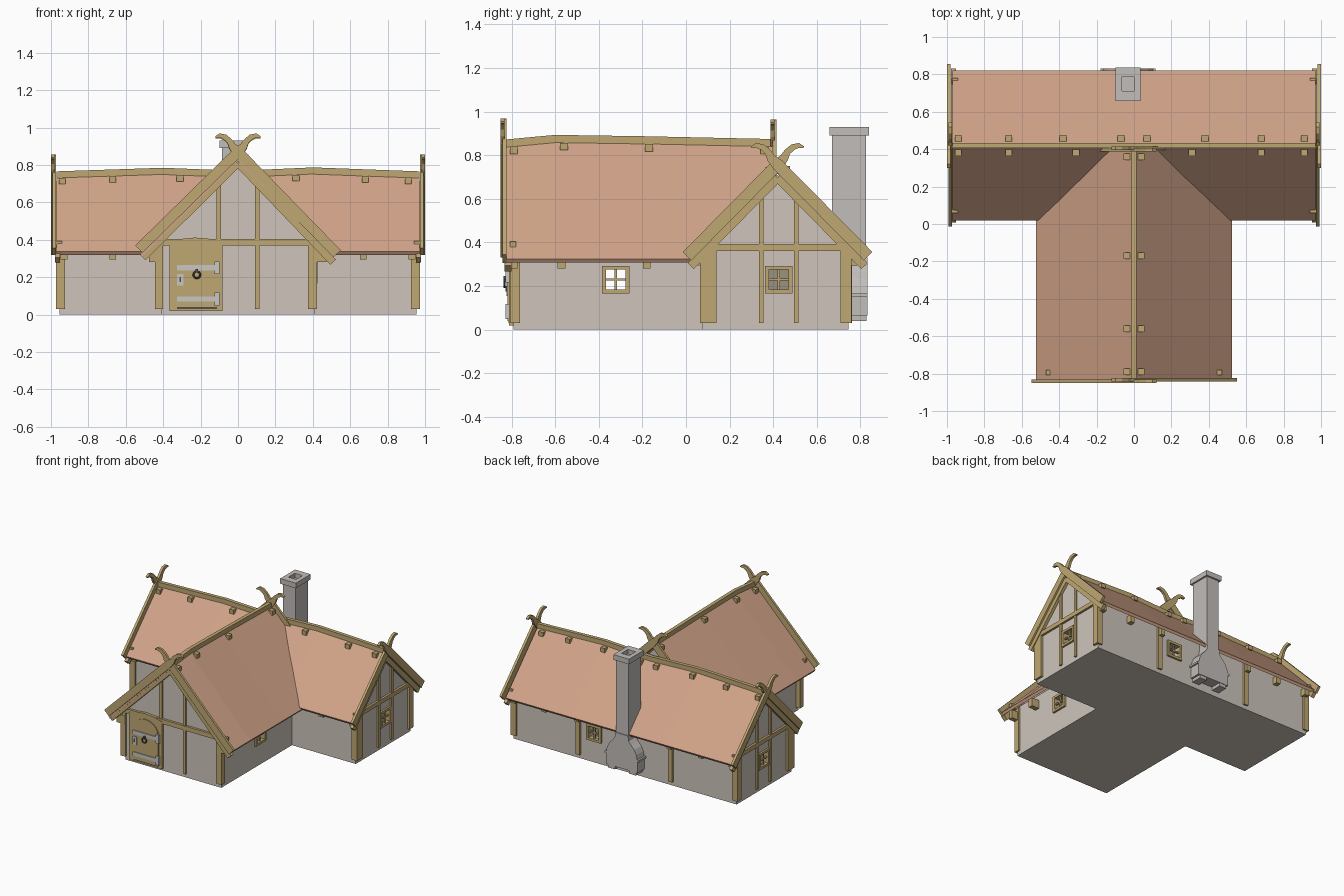
import bpy, bmesh, math
from mathutils import Vector

if "Cube" in bpy.data.objects:
    bpy.data.objects.remove(bpy.data.objects["Cube"])

def material(name, rgb):
    m = bpy.data.materials.new(name)
    m.diffuse_color = (*rgb, 1)
    m.use_nodes = True
    m.node_tree.nodes["Principled BSDF"].inputs["Base Color"].default_value = m.diffuse_color
    return m

PLASTER = material("plaster", (0.62, 0.56, 0.50))
TIMBER = material("timber", (0.52, 0.39, 0.17))
ROOF = material("roof_clay", (0.64, 0.37, 0.25))
STONE = material("chimney_stone", (0.54, 0.51, 0.49))
METAL = material("pale_metal", (0.58, 0.57, 0.55))
IRON = material("dark_iron", (0.08, 0.08, 0.08))
DIM = material("dim_interior", (0.33, 0.29, 0.21))

def finish(name, bm, mat):
    bmesh.ops.recalc_face_normals(bm, faces=bm.faces)
    me = bpy.data.meshes.new(name)
    bm.to_mesh(me)
    bm.free()
    ob = bpy.data.objects.new(name, me)
    me.materials.append(mat)
    bpy.context.collection.objects.link(ob)
    return ob

def prism(name, axis, pts, a, b, mat):
    """Extrude a (u, z) outline along axis x or y from a to b."""
    bm = bmesh.new()
    put = (lambda u, z: (u, a, z)) if axis == 'y' else (lambda u, z: (a, u, z))
    f = bm.faces.new([bm.verts.new(put(*p)) for p in pts])
    r = bmesh.ops.extrude_face_region(bm, geom=[f])
    d = Vector((0, b - a, 0) if axis == 'y' else (b - a, 0, 0))
    bmesh.ops.translate(bm, vec=d, verts=[v for v in r['geom'] if isinstance(v, bmesh.types.BMVert)])
    return finish(name, bm, mat)

def slab(name, axis, a, u, z, mat):
    return prism(name, axis, [(u[0], z[0]), (u[1], z[0]), (u[1], z[1]), (u[0], z[1])], a[0], a[1], mat)

def ribbon(name, axis, line, widths, a, b, mat):
    """Flat board following a centre line with varying width."""
    p = [Vector(q) for q in line]
    left, right = [], []
    for i, q in enumerate(p):
        t = (p[min(i + 1, len(p) - 1)] - p[max(i - 1, 0)]).normalized()
        n = Vector((-t.y, t.x)) * widths[i] / 2
        left.append(q + n)
        right.append(q - n)
    return prism(name, axis, left + right[::-1], a, b, mat)

def roof(name, axis, centre, half, eave, ridge, thick=0.03):
    """Gabled sheet; ridge is a list of (position, height)."""
    bm = bmesh.new()
    rows = []
    for a, h in ridge:
        sec = [(-half, eave), (0, h), (half, eave), (half - 0.012, eave - 0.018), (0, h - thick), (-half + 0.012, eave - 0.018)]
        rows.append([bm.verts.new((centre + u, a, z) if axis == 'y' else (a, centre + u, z)) for u, z in sec])
    for r, s in zip(rows, rows[1:]):
        for i in range(6):
            j = (i + 1) % 6
            bm.faces.new((r[i], r[j], s[j], s[i]))
    for r in (rows[0], rows[-1]):
        bm.faces.new((r[0], r[1], r[4], r[5]))
        bm.faces.new((r[1], r[2], r[3], r[4]))
    return finish(name, bm, ROOF)

def height(ridge, a):
    for (a0, h0), (a1, h1) in zip(ridge, ridge[1:]):
        if a <= a1:
            return h0 + (h1 - h0) * (a - a0) / (a1 - a0)
    return ridge[-1][1]

def barge(name, axis, centre, apex, foot, outer, inner=None, lift=0.0):
    """Crossed gable boards ending in curled horns."""
    for s in (-1, 1):
        fu, fz = foot[0] * s, foot[1] + (lift if s < 0 else 0)
        line = [(fu, fz), (0, apex), (-s * .03, apex + .03), (-s * .045, apex + .058),
                (-s * .07, apex + .08), (-s * .098, apex + .088), (-s * .12, apex + .08)]
        d = 0.004 * s * (1 if outer[1] > outer[0] else -1)
        ribbon(name + "_horned_board", axis, [(centre + u, z) for u, z in line],
               [.055, .055, .04, .03, .028, .022, .008], outer[0] + d, outer[1] + d, TIMBER)
        if inner:
            ribbon(name + "_inner_board", axis, [(centre + fu * .96, fz - .045), (centre, apex - .06)],
                   [.04, .04], inner[0], inner[1], TIMBER)

def cut(wall, axis, a, u, z):
    c = slab("window_cutter", axis, a, u, z, PLASTER)
    c.hide_render = True
    c.hide_viewport = True
    m = wall.modifiers.new("window_hole", 'BOOLEAN')
    m.operation, m.object, m.solver = 'DIFFERENCE', c, 'EXACT'

def window(axis, u, face, s, pane=None):
    """Timber frame with a cross bar, centred at u on a wall facing s."""
    r, z, b = .063, .23, .018
    a = (face - s * .02, face + s * .015)
    for t in (-1, 1):
        e = sorted((t * r, t * (r - b)))
        slab("window_side", axis, a, (u + e[0], u + e[1]), (z - r, z + r), TIMBER)
        slab("window_rail", axis, a, (u - r + b, u + r - b), (z + e[0], z + e[1]), TIMBER)
    c = (face - s * .01, face + s * .005)
    slab("window_mullion", axis, c, (u - .005, u + .005), (z - r + b, z + r - b), TIMBER)
    slab("window_crossbar", axis, c, (u - r + b, u + r - b), (z - .005, z + .005), TIMBER)
    if pane:
        cut(pane, axis, (face - s * .06, face + s * .05), (u - .05, u + .05), (.18, .28))
        slab("window_pane", axis, (face - s * .06, face - s * .052), (u - .05, u + .05), (.18, .28), DIM)

# Walls of the two wings
front = prism("front_wing_walls", 'y', [(-.41, 0), (.41, 0), (.41, .39), (0, .81), (-.41, .39)], -.79, .39, PLASTER)
back = prism("back_wing_walls", 'x', [(.075, 0), (.745, 0), (.745, .37), (.42, .71), (.095, .37), (.075, .37)], -.955, .955, PLASTER)

# Windows
cut(front, 'x', (-.6, .6), (-.37, -.275), (.18, .28))
for s in (-1, 1):
    window('x', -.322, .41 * s, s)
    window('x', .425, .955 * s, s, back)
window('y', .26, .745, 1, back)

# Roofs with gently bowed ridges
FR = [(-.835, .85), (-.6, .872), (-.2, .866), (.4, .853)]
BR = [(-.97, .745), (-.4, .764), (0, .748), (.4, .766), (.97, .745)]
roof("front_roof", 'y', 0, .525, .325, FR)
roof("back_roof", 'x', .42, .40, .338, BR)
ribbon("front_ridge_beam", 'x', [(a, h + .003) for a, h in FR], [.036] * 4, -.014, .014, TIMBER)
ribbon("back_ridge_beam", 'y', [(a, h + .003) for a, h in BR], [.036] * 5, .406, .434, TIMBER)

# Gable boards
barge("front_gable", 'y', 0, .87, (.53, .325), (-.846, -.828), (-.832, -.80), .025)
barge("ridge_end", 'y', 0, .865, (.19, .675), (.392, .41))
for s in (-1, 1):
    barge("side_gable", 'x', .42, .757, (.415, .337), (.976 * s, .995 * s), (.952 * s, .978 * s))

# Pegs along ridges and rafter ends under eaves
for s in (-1, 1):
    for y in (-.79, -.56, -.17, .36):
        h = height(FR, y) - .03
        slab("front_ridge_peg", 'y', (y - .018, y + .018), (s * .022, s * .056), (h - .018, h + .015), TIMBER)
    for x in ((-.94, -.67, -.31, .31, .68, .91) if s < 0 else (-.94, -.67, -.38, -.07, .07, .38, .68, .91)):
        h = height(BR, x) - .03
        slab("back_ridge_peg", 'x', (x - .018, x + .018), (.42 + s * .022, .42 + s * .056), (h - .018, h + .015), TIMBER)
    for y in (-.79, -.57, -.18):
        slab("front_rafter_end", 'y', (y - .018, y + .018), (s * .40, s * .475), (.28, .345), TIMBER)
    for x in (-.93, -.67, .67, .93) + ((-.4, .39) if s > 0 else ()):
        slab("back_rafter_end", 'x', (x - .018, x + .018), (.42 + s * .32, .42 + s * .365), (.295, .35), TIMBER)

# Timber framing of the front gable
for s in (-1, 1):
    u = (-.443, -.40) if s < 0 else (.375, .422)
    slab("front_corner_post", 'y', (-.805, -.76), u, (.03, .38), TIMBER)
    slab("front_stud", 'y', (-.803, -.78), (s * .102 - .012, s * .102 + .012), (.03, .70), TIMBER)
slab("front_beam", 'y', (-.808, -.78), (-.47, .47), (.37, .405), TIMBER)

# Timber framing of the side gables and back wall
for s in (-1, 1):
    for u in ((.065, .14), (.708, .758)):
        slab("side_corner_post", 'x', (.925 * s, .972 * s), u, (.03, .36), TIMBER)
    for u in (.345, .505):
        slab("side_stud", 'x', (.94 * s, .968 * s), (u - .011, u + .011), (.03, .63), TIMBER)
    slab("side_beam", 'x', (.94 * s, .972 * s), (.06, .78), (.36, .393), TIMBER)
    slab("back_wall_post", 'y', (.73, .76), (s * .395 - .018, s * .395 + .018), (.03, .38), TIMBER)

# Arched door with frame, hinges, latch and ring
def arch(x0, x1, z0, spring, top):
    c, r = (x0 + x1) / 2, (x1 - x0) / 2
    return [(x0, z0), (x1, z0)] + [(c + r * math.cos(t * math.pi / 10), spring + (top - spring) * math.sin(t * math.pi / 10)) for t in range(11)]

prism("door_frame", 'y', [(-.365, .02), (-.083, .02), (-.083, .385), (-.15, .405), (-.23, .412), (-.30, .405), (-.365, .385)], -.811, -.78, TIMBER)
prism("door_leaf", 'y', arch(-.33, -.11, .04, .27, .37), -.818, -.80, TIMBER)
slab("door_sill", 'y', (-.814, -.79), (-.325, -.112), (.03, .04), IRON)
for z in (.25, .083):
    slab("hinge_strap", 'y', (-.825, -.81), (-.325, -.12), (z - .014, z + .014), METAL)
    slab("hinge_plate", 'y', (-.827, -.80), (-.125, -.10), (z - .034, z + .034), METAL)
slab("latch_plate", 'y', (-.824, -.81), (-.325, -.292), (.155, .217), METAL)
slab("keyhole", 'y', (-.827, -.82), (-.313, -.304), (.175, .20), IRON)
bpy.ops.mesh.primitive_torus_add(location=(-.22, -.832, .213), rotation=(math.pi / 2, 0, 0), major_radius=.018,
                                 minor_radius=.005, major_segments=16, minor_segments=6)
ring = bpy.context.object
ring.name = "door_ring"
ring.data.materials.append(IRON)
slab("ring_mount", 'y', (-.836, -.81), (-.226, -.214), (.225, .245), IRON)

# Chimney: flared hearth on the back wall, hollow shaft and cap
C = -.032
side = [(.135, .065), (.135, .15), (.147, .15), (.147, .165), (.133, .165), (.125, .20), (.108, .235), (.08, .265), (.06, .29), (.054, .33)]
prism("chimney_hearth", 'y', [(C + w, z) for w, z in side] + [(C - w, z) for w, z in side[::-1]], .735, .832, STONE)
for s in (-1, 1):
    slab("hearth_foot", 'y', (.74, .828), (C + s * .06, C + s * .12), (.04, .07), STONE)
slab("chimney_shaft", 'y', (.67, .825), (C - .054, C + .054), (.30, .895), STONE)
for s in (-1, 1):
    slab("cap_side", 'y', (.657, .838), (C + s * .033, C + s * .067), (.89, .93), STONE)
for y in ((.657, .71), (.788, .838)):
    slab("cap_end", 'y', y, (C - .033, C + .033), (.89, .93), STONE)
